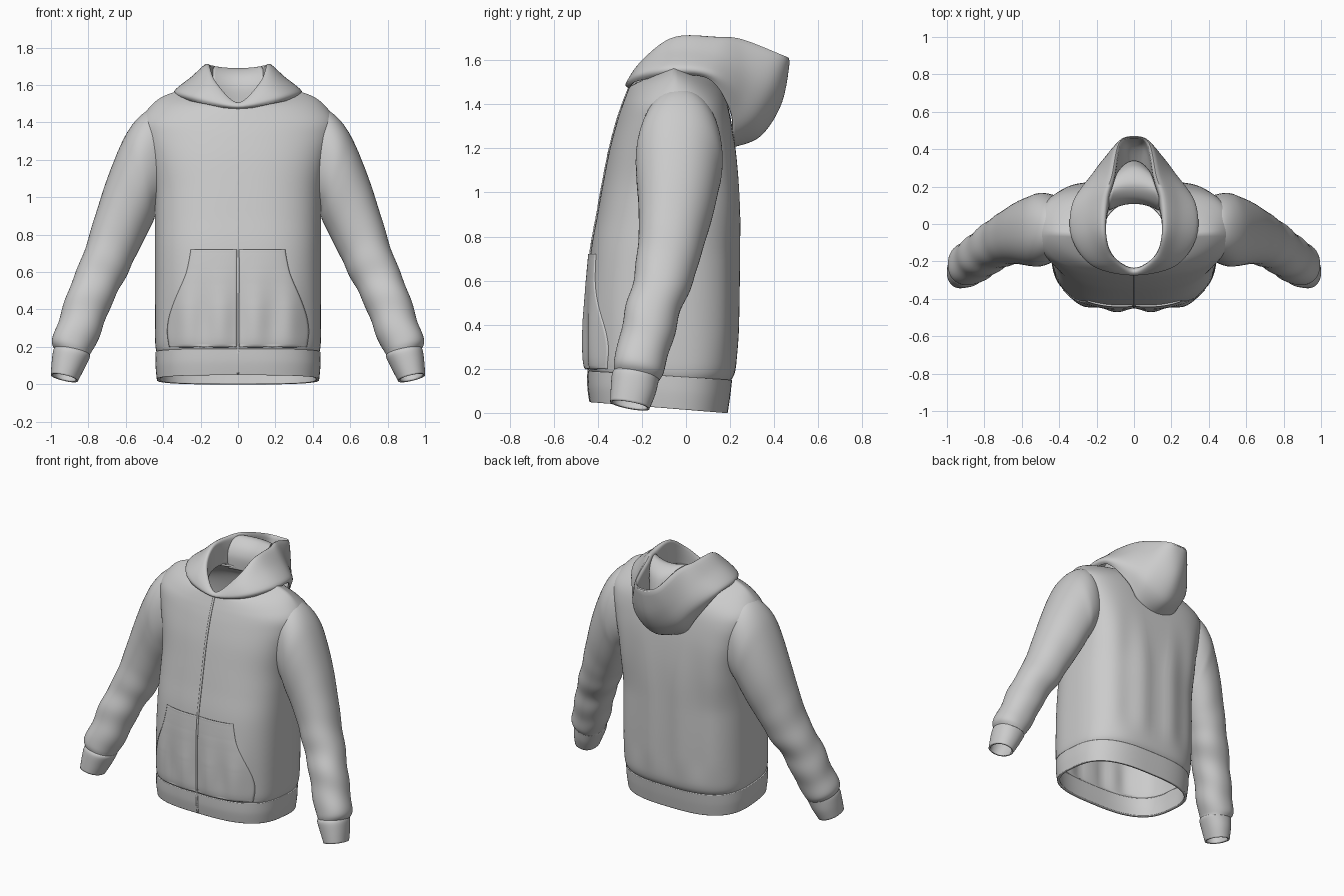
import bpy, bmesh, math
from mathutils import Vector

if "Cube" in bpy.data.objects:
    bpy.data.objects.remove(bpy.data.objects["Cube"])


def spline(keys, n, closed=False):
    """Catmull-Rom interpolation of equal-length tuples, n steps per span."""
    k = len(keys)
    get = (lambda i: keys[i % k]) if closed else (lambda i: keys[min(max(i, 0), k - 1)])
    out = []
    for i in range(k if closed else k - 1):
        p = [get(i + j) for j in (-1, 0, 1, 2)]
        for s in range(n):
            t = s / n
            out.append(tuple(0.5 * (2 * b + (c - a) * t + (2 * a - 5 * b + 4 * c - d) * t * t
                                    + (3 * b - a - 3 * c + d) * t ** 3) for a, b, c, d in zip(*p)))
    if not closed:
        out.append(tuple(keys[-1]))
    return out


def skin(name, rows, closed, thick=0.012, mirror=False):
    """Quad surface through rows of points, given cloth thickness."""
    bm = bmesh.new()
    grid = [[bm.verts.new(p) for p in r] for r in rows]
    m = len(rows[0])
    for a, b in zip(grid, grid[1:]):
        for i in range(m if closed else m - 1):
            j = (i + 1) % m
            bm.faces.new((a[i], a[j], b[j], b[i]))
    bmesh.ops.recalc_face_normals(bm, faces=bm.faces)
    me = bpy.data.meshes.new(name)
    bm.to_mesh(me)
    bm.free()
    ob = bpy.data.objects.new(name, me)
    bpy.context.collection.objects.link(ob)
    if mirror:
        ob.modifiers.new("mirror", 'MIRROR').use_mirror_merge = False
    so = ob.modifiers.new("cloth", 'SOLIDIFY')
    so.thickness, so.offset = thick, 0
    bpy.ops.object.select_all(action='DESELECT')
    ob.select_set(True)
    bpy.context.view_layer.objects.active = ob
    bpy.ops.object.shade_smooth_by_angle(angle=math.radians(50))
    return ob


def spow(v, e):
    return math.copysign(abs(v) ** e, v)


def ramp(a, b, v):
    t = min(1, max(0, (v - a) / (b - a)))
    return t * t * (3 - 2 * t)


def ripple(x, z):
    return 0.009 * math.exp(-((z - 0.32) / 0.2) ** 2) * math.cos(x * 34) if z > 0.19 else 0


def body_ring(r, n=112):
    """Rounded-box ring, squarer at the upper back; front and back heights may be tilted."""
    z, w, yf, yb, e, zf, zb = r
    c, d = (yf + yb) / 2, (yb - yf) / 2
    square = 1 + 0.55 * ramp(.7, 1.2, z) * (1 - ramp(1.28, 1.55, z))
    pts = []
    for i in range(n):
        a = 2 * math.pi * i / n
        e2 = e * square if a < math.pi else e
        x, f = w * spow(math.cos(a), 2 / e2), spow(math.sin(a), 2 / e2)
        pz = z + (zb * f if f > 0 else -zf * f)
        fold = ripple(x, z) if f < 0 else 0.007 * math.cos(x * 27) * ramp(.2, .4, z) * (1 - ramp(.8, 1.3, z))
        pts.append((x, c + d * f - f * abs(f) * fold, pz))
    return pts


# Torso and hem: height, half width, front y, back y, squareness, front/back lift
HEM = spline([(.025, .425, -.428, .18, 2.9, .025, -.025), (.10, .432, -.437, .192, 2.9, .02, -.022),
              (.17, .432, -.438, .20, 2.9, .02, -.02)], 10)
TORSO = spline([(.165, .426, -.432, .195, 2.9, .02, -.02), (.20, .435, -.444, .216, 2.9, .015, -.015),
                (.28, .438, -.448, .226, 2.9, .01, -.01), (.48, .438, -.445, .232, 2.9, 0, 0),
                (.72, .438, -.428, .235, 2.8, 0, 0), (.90, .438, -.397, .235, 2.7, 0, 0),
                (1.05, .443, -.37, .230, 2.6, 0, 0), (1.20, .470, -.34, .218, 2.5, 0, 0),
                (1.32, .505, -.308, .20, 2.3, 0, 0), (1.40, .515, -.285, .185, 2.2, -.01, -.01),
                (1.47, .475, -.27, .17, 2.1, -.04, -.03), (1.53, .405, -.258, .155, 2, -.07, -.06),
                (1.565, .30, -.252, .14, 2, -.09, -.07), (1.575, .17, -.245, .12, 2, -.095, -.06)], 24)
skin("hem_band", [body_ring(r) for r in HEM], True, 0.018)
skin("torso", [body_ring(r) for r in TORSO[::4]], True)


def front_y(x, z):
    r = min(HEM + TORSO, key=lambda q: abs(q[0] + q[5] - z))
    c, d, e = (r[2] + r[3]) / 2, (r[3] - r[2]) / 2, r[4]
    f = max(0, 1 - abs(x / r[1]) ** e) ** (1 / e)
    return c - d * f + f * f * ripple(x, r[0])


# Zip strip
zs = [0.055 + 1.42 * i / 120 for i in range(121)]
skin("zip", [[(x, front_y(x, z) - 0.008, z) for x in (-.006, .006)] for z in zs], False, 0.006)

# Kangaroo pocket: width narrows along the curved hand opening
POCKET = spline([(.20, .365), (.28, .375), (.36, .365), (.45, .335), (.58, .28), (.66, .26), (.72, .25)], 7)
rows = []
for z, w in POCKET:
    row = []
    for i in range(41):
        s = i / 40
        x = 0.008 + (w - 0.008) * s
        puff = 0.006 + 0.006 * math.sin(math.pi * s) ** 0.5
        row.append((x, front_y(x, z) - puff, z))
    rows.append(row)
skin("front_pocket", rows, False, 0.01, mirror=True)


def sleeve_ring(r, wrinkle=0, n=48):
    """Ring spanning an outer and an inner edge point and a depth range."""
    ox, oz, ix, iz, y0, y1 = r
    o, q = Vector((ox, 0, oz)), Vector((ix, 0, iz))
    mid, half = (o + q) / 2, (o - q) / 2
    pts = []
    for i in range(n):
        a = 2 * math.pi * i / n
        k = 1 + wrinkle * (math.sin(mid.z * 33 + 2 * math.sin(a + 0.6)) + .6 * math.sin(mid.z * 19 - 2 * math.cos(a)))
        p = mid + half * spow(math.cos(a), .92) * k
        s = spow(math.sin(a), .92) * k
        pts.append((p.x, (y0 + y1) / 2 + (y1 - y0) / 2 * s, p.z - 0.015 * s))
    return pts


# Sleeves and cuffs; the first ring is tucked inside the torso
SLEEVE = spline([(.40, 1.475, .33, 1.05, -.15, .11), (.485, 1.455, .39, .98, -.195, .15),
                 (.56, 1.385, .44, .92, -.22, .16),
                 (.625, 1.27, .46, .87, -.22, .145), (.70, 1.08, .505, .78, -.21, .115),
                 (.77, .86, .555, .68, -.21, .07), (.835, .66, .615, .56, -.23, .025),
                 (.90, .50, .68, .43, -.265, -.035), (.955, .34, .74, .28, -.30, -.075),
                 (.985, .235, .782, .185, -.325, -.105), (.972, .185, .80, .15, -.315, -.125)], 9)
rows = [sleeve_ring(r, 0.027 * ramp(38, 62, i) * min(1, (len(SLEEVE) - 1 - i) / 6))
        for i, r in enumerate(SLEEVE)]
skin("sleeve", rows, True, mirror=True)
CUFF = spline([(.970, .20, .798, .155, -.318, -.125), (.982, .18, .80, .14, -.33, -.13),
               (.99, .12, .83, .08, -.335, -.145), (.995, .05, .862, .02, -.338, -.172)], 5)
skin("cuff", [sleeve_ring(r) for r in CUFF], True, 0.012, mirror=True)

# Hood: profiles from shoulder fold, over the rim, to the inside, front to back
HOOD = [
    [(0, -.25, 1.475), (0, -.268, 1.485), (0, -.265, 1.495), (0, -.255, 1.50), (0, -.245, 1.49), (0, -.24, 1.46)],
    [(.19, -.225, 1.505), (.215, -.22, 1.535), (.17, -.205, 1.58), (.125, -.18, 1.61), (.115, -.175, 1.58), (.115, -.175, 1.50)],
    [(.30, -.09, 1.53), (.325, -.07, 1.565), (.235, -.06, 1.64), (.165, -.05, 1.70), (.155, -.05, 1.66), (.16, -.05, 1.54)],
    [(.31, .10, 1.52), (.32, .11, 1.55), (.24, .12, 1.625), (.16, .13, 1.70), (.14, .11, 1.66), (.14, .08, 1.54)],
    [(.22, .20, 1.37), (.23, .25, 1.46), (.185, .26, 1.58), (.12, .25, 1.69), (.105, .24, 1.60), (.09, .22, 1.48)],
    [(.135, .21, 1.25), (.15, .32, 1.34), (.125, .385, 1.48), (.08, .43, 1.62), (.065, .40, 1.50), (.045, .31, 1.40)],
    [(0, .21, 1.21), (0, .335, 1.26), (0, .43, 1.41), (0, .465, 1.605), (0, .43, 1.48), (0, .32, 1.38)],
]
loop = HOOD + [[(-x, y, z) for x, y, z in p] for p in HOOD[-2:0:-1]]
fine = [spline(p, 6) for p in loop]
cols = [spline([p[i] for p in fine], 8, closed=True) for i in range(len(fine[0]))]
skin("hood", cols, True, 0.012)

# Lining at the back of the neck, folding over into the hood
LINING = spline([(.115, 1.50, .13), (.115, 1.59, .135), (.15, 1.655, .14), (.22, 1.685, .12),
                 (.30, 1.63, .09), (.335, 1.50, .065)], 6)
skin("hood_lining", [[(w * s / 8, y - .035 * (s / 8) ** 2, z + .01 * (s / 8) ** 2) for s in range(-8, 9)]
                     for y, z, w in LINING], False, 0.01)
